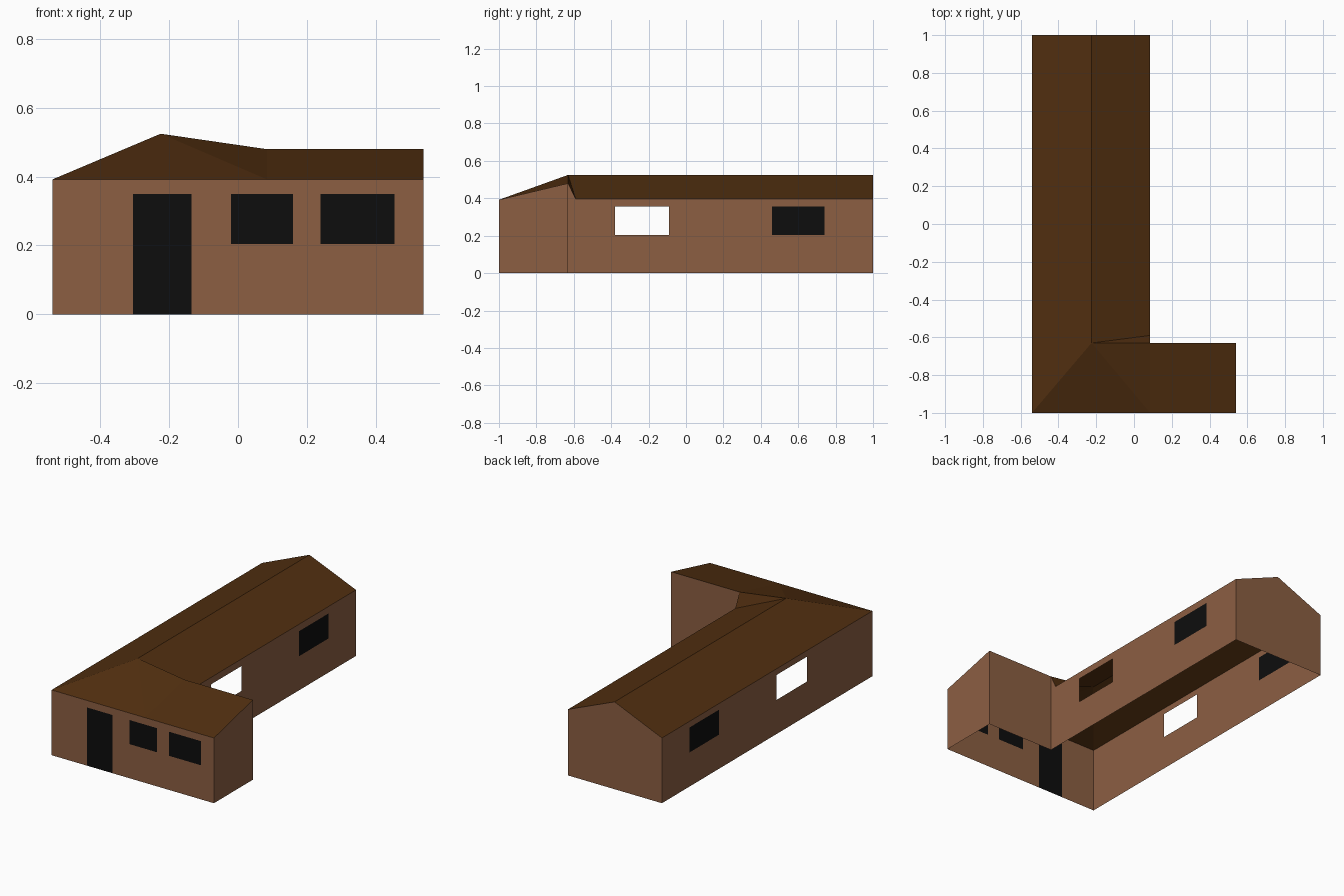
import bpy, bmesh

if "Cube" in bpy.data.objects:
    bpy.data.objects.remove(bpy.data.objects["Cube"])

# Main dimensions
XL, XI, XR = -0.54, 0.085, 0.54       # left, inner corner, right of front wing
YF, YI, YS, YB = -1.0, -0.63, -0.59, 1.0
XM = -0.225                           # main ridge
EAVE, EAVE_R, SHED, RIDGE = 0.392, 0.397, 0.48, 0.525


def material(name, rgb):
    m = bpy.data.materials.new(name)
    m.diffuse_color = (*rgb, 1)
    m.use_nodes = True
    m.node_tree.nodes["Principled BSDF"].inputs["Base Color"].default_value = m.diffuse_color
    return m


WALL = material("brown_wall", (0.262, 0.114, 0.055))
ROOF = material("dark_brown_roof", (0.082, 0.028, 0.005))
BLACK = material("black_opening", (0.004, 0.004, 0.004))


def make(name, polys, mats):
    """polys: list of (points, material slot)"""
    bm = bmesh.new()
    for pts, slot in polys:
        f = bm.faces.new([bm.verts.new(p) for p in pts])
        f.material_index = slot
    bmesh.ops.remove_doubles(bm, verts=bm.verts[:], dist=1e-5)
    me = bpy.data.meshes.new(name)
    bm.to_mesh(me)
    bm.free()
    for m in mats:
        me.materials.append(m)
    ob = bpy.data.objects.new(name, me)
    bpy.context.collection.objects.link(ob)
    return ob


def wall(name, place, a, b, h, openings=(), extra=()):
    """Wall from a to b, split into a grid; openings are
    (u0, u1, z0, z1, kind), kind 'black' is a pane and 'hole' is left open."""
    us = sorted({a, b, *[v for o in openings for v in o[:2]]}, reverse=a > b)
    zs = sorted({0.0, h, *[v for o in openings for v in o[2:4]]})
    polys = []
    for u0, u1 in zip(us, us[1:]):
        for z0, z1 in zip(zs, zs[1:]):
            um, zm = (u0 + u1) / 2, (z0 + z1) / 2
            kind = next((o[4] for o in openings
                         if o[0] < um < o[1] and o[2] < zm < o[3]), "wall")
            if kind != "hole":
                quad = [(u0, z0), (u1, z0), (u1, z1), (u0, z1)]
                polys.append(([place(u, z) for u, z in quad], int(kind == "black")))
    for pts in extra:
        polys.append(([place(u, z) for u, z in pts], 0))
    return make(name, polys, [WALL, BLACK])


def along_x(y):
    return lambda u, z: (u, y, z)


def along_y(x):
    return lambda u, z: (x, u, z)


# Front wall with door and two windows
wall("front_wall", along_x(YF), XL, XR, EAVE, [
    (-0.305, -0.135, 0.0, 0.35, "black"),
    (-0.02, 0.16, 0.205, 0.35, "black"),
    (0.24, 0.455, 0.205, 0.35, "black")])

# Long side walls: one dark window and one open window each
side = [(-0.38, -0.09, 0.205, 0.355, "hole"),
        (0.46, 0.74, 0.205, 0.355, "black")]
wall("right_long_wall", along_y(XI), YI, YB, EAVE_R, side,
     [[(YI, EAVE_R), (YS, EAVE_R), (YI, SHED)]])
wall("left_long_wall", along_y(XL), YB, YF, EAVE, side)

# Plain walls: front wing end, front wing back, rear gable
wall("wing_end_wall", along_y(XR), YF, YI, EAVE, (),
     [[(YF, EAVE), (YI, EAVE), (YI, SHED)]])
wall("wing_back_wall", along_x(YI), XR, XI, SHED)
wall("rear_gable_wall", along_x(YB), XI, XL, EAVE, (),
     [[(XI, EAVE), (XL, EAVE), (XM, RIDGE), (XI, EAVE_R)]])

# Roof: gable over the long wing, single slope over the front wing
A, E, F = (XL, YF, EAVE), (XI, YF, EAVE), (XR, YF, EAVE)
P, Q, G = (XM, YI, RIDGE), (XI, YI, SHED), (XR, YI, SHED)
S, T = (XM, YS, RIDGE), (XI, YS, EAVE_R)
RB = (XM, YB, RIDGE)
make("main_roof", [(p, 0) for p in (
    [A, P, S, RB, (XL, YB, EAVE)],          # left slope
    [S, T, (XI, YB, EAVE_R), RB],           # right slope
    [P, Q, T], [P, T, S],                   # step down from the front wing
)], [ROOF])
make("front_wing_roof", [(p, 0) for p in (
    [A, E, P], [E, Q, P], [E, F, G, Q],
)], [ROOF])
